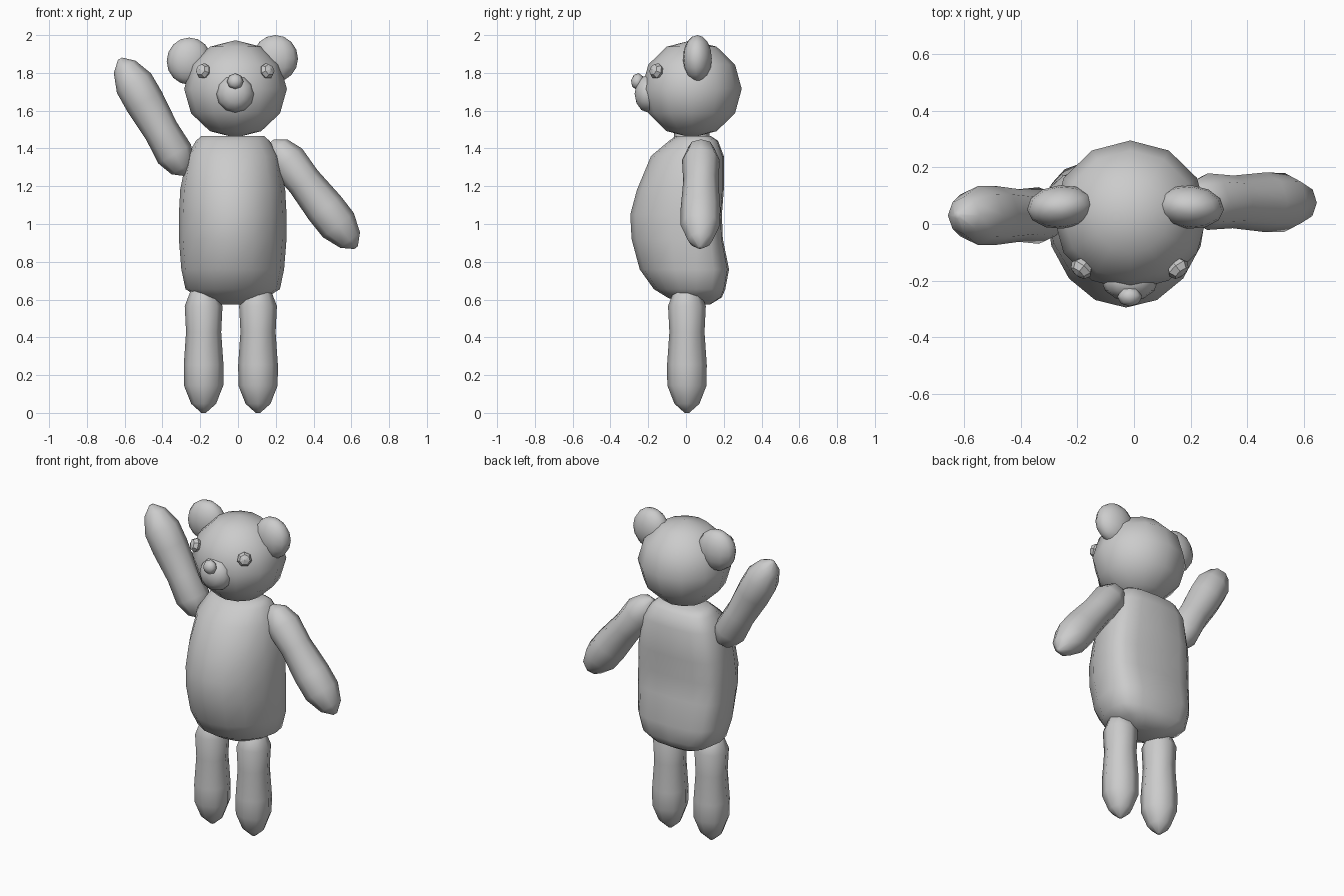
import bpy, bmesh, math
from mathutils import Vector, Matrix

if "Cube" in bpy.data.objects:
    bpy.data.objects.remove(bpy.data.objects["Cube"])


def finish(bm, name, smooth=True):
    bmesh.ops.recalc_face_normals(bm, faces=bm.faces)
    mesh = bpy.data.meshes.new(name)
    bm.to_mesh(mesh)
    bm.free()
    for p in mesh.polygons:
        p.use_smooth = smooth
    obj = bpy.data.objects.new(name, mesh)
    bpy.context.collection.objects.link(obj)
    return obj


def loft(name, rings):
    """Skin a list of closed point rings and cap both ends."""
    bm = bmesh.new()
    rows = [[bm.verts.new(p) for p in ring] for ring in rings]
    n = len(rows[0])
    for a, b in zip(rows, rows[1:]):
        for i in range(n):
            j = (i + 1) % n
            bm.faces.new((a[i], a[j], b[j], b[i]))
    bm.faces.new(rows[0])
    bm.faces.new(rows[-1])
    return finish(bm, name)


def ball(name, loc, radii, seg, rings, out=None, smooth=True, roll=0.0):
    """Ellipsoid; its pole (local z) points along 'out' when given."""
    bm = bmesh.new()
    bmesh.ops.create_uvsphere(bm, u_segments=seg, v_segments=rings, radius=1)
    rot = Vector(out).to_track_quat('Z', 'Y').to_matrix().to_4x4() if out else Matrix.Rotation(roll, 4, 'Z')
    m = Matrix.Translation(loc) @ rot @ Matrix.Diagonal((*radii, 1))
    bmesh.ops.transform(bm, matrix=m, verts=bm.verts)
    return finish(bm, name, smooth)


# Padded limb: profile of (fraction of length, radius) from tip to root
LIMB = [(0.0, 0.012), (0.07, 0.066), (0.21, 0.104), (0.37, 0.105), (0.62, 0.093),
        (0.82, 0.1), (0.94, 0.068), (1.0, 0.012)]


def limb(name, tip, root):
    tip, root = Vector(tip), Vector(root)
    q = (root - tip).to_track_quat('Z', 'Y')
    rings = []
    for t, r in LIMB:
        c = tip.lerp(root, t)
        rings.append([c + q @ Vector((r * math.cos(a), r * math.sin(a), 0))
                      for a in (i * math.pi / 4 for i in range(8))])
    return loft(name, rings)


# Body: (z, half width, front y, back y); round belly, flatter back
BODY = [(0.575, 0.1, -0.02, 0.13), (0.612, 0.18, -0.1, 0.19), (0.655, 0.25, -0.17, 0.208),
        (0.76, 0.272, -0.245, 0.228), (0.92, 0.285, -0.288, 0.195), (1.05, 0.285, -0.295, 0.19),
        (1.18, 0.278, -0.26, 0.2), (1.36, 0.243, -0.185, 0.2), (1.44, 0.195, -0.09, 0.17),
        (1.467, 0.165, -0.05, 0.13)]


def body_ring(z, w, yf, yb):
    yc, pts = 0.055, []
    for i in range(16):
        a = i * math.tau / 16
        c, s = math.cos(a), math.sin(a)
        e = 1.0 if s <= 0 else 0.65
        x = math.copysign(abs(c) ** e, c) * w
        y = yc + s * (yc - yf) if s <= 0 else yc + s ** e * (yb - yc)
        pts.append((x - 0.028, y, z))
    return pts


loft("body", [body_ring(*r) for r in BODY])

# Arms and legs
limb("raised_arm", (-0.625, 0.03, 1.875), (-0.272, 0.03, 1.26))
limb("lowered_arm", (0.625, 0.075, 0.875), (0.18, 0.08, 1.44))
limb("left_leg", (-0.182, 0.005, 0.0), (-0.182, 0.005, 0.69))
limb("right_leg", (0.106, 0.005, 0.0), (0.106, 0.005, 0.69))

# Head and ears
ball("head", (-0.013, 0.03, 1.715), (0.272, 0.265, 0.258), 12, 6)
ball("left_ear", (-0.258, 0.06, 1.862), (0.12, 0.077, 0.125), 12, 8, roll=0.08)
ball("right_ear", (0.198, 0.06, 1.876), (0.12, 0.077, 0.124), 12, 8, roll=-0.08)

# Face
ball("snout", (-0.015, -0.2, 1.69), (0.1, 0.1, 0.072), 12, 6, out=(0, -1, 0))
ball("nose", (-0.015, -0.257, 1.755), (0.044, 0.044, 0.034), 8, 4, out=(0, -1, 0.15))
for side, name in ((-1, "left_eye"), (1, "right_eye")):
    ball(name, (-0.015 + side * 0.17, -0.157, 1.81), (0.043, 0.043, 0.032), 7, 4,
         out=(side * 0.6, -0.75, 0.3), smooth=False)
